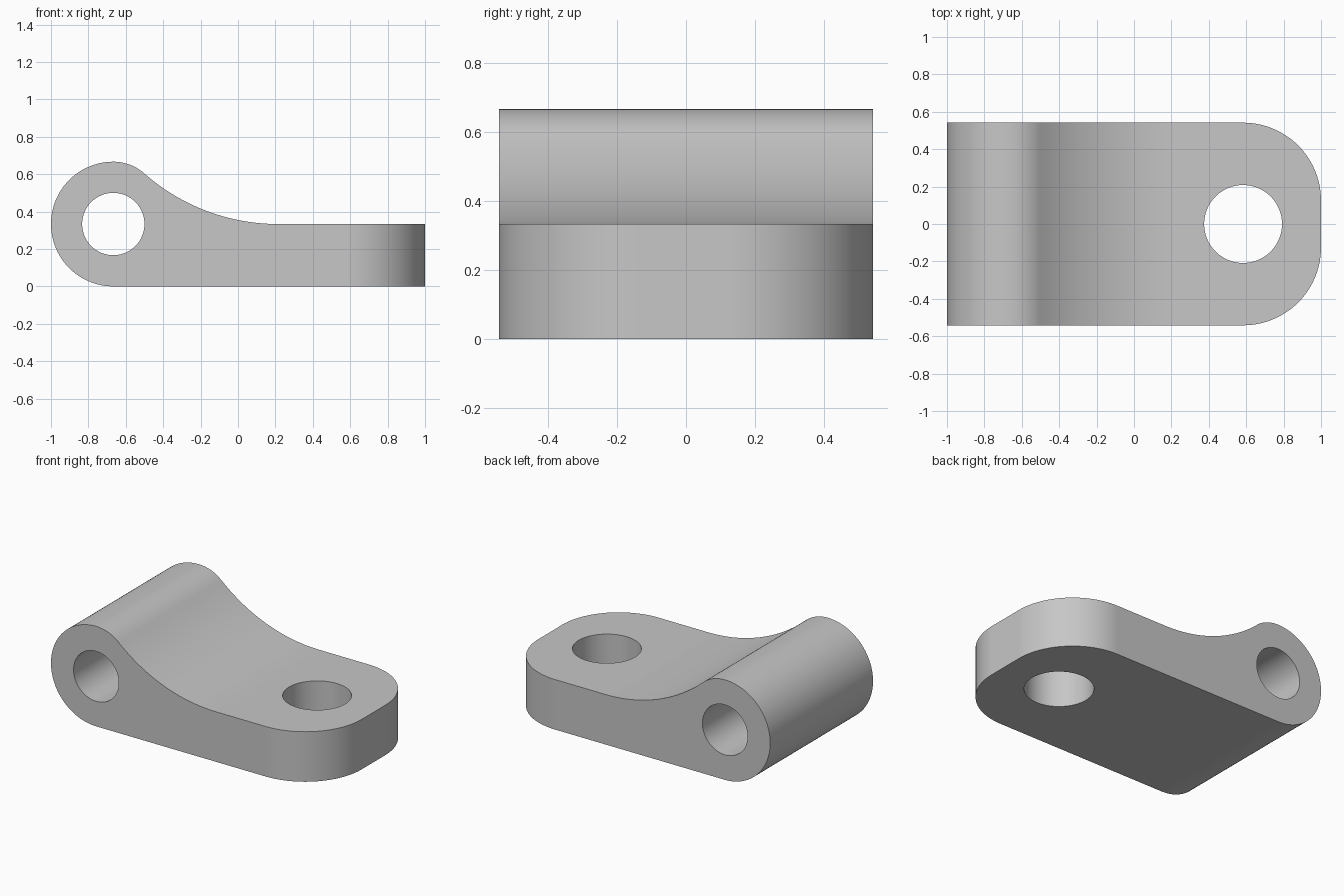
import bpy, bmesh
from math import sin, cos, pi, asin, sqrt
from mathutils import Vector

if "Cube" in bpy.data.objects:
    bpy.data.objects.remove(bpy.data.objects["Cube"])

WIDTH, THICK = 0.5417, 0.3333     # half width, plate thickness
EYE_X, EYE_R = -0.6667, 0.3333    # pivot barrel
HOLE_X, CORNER = 0.5833, 0.4167   # mounting hole, plate corner radius
CROWN, BLEND = 0.25, 1.0833       # arcs joining barrel top to plate

grey = bpy.data.materials.new("light_grey")
grey.use_nodes = True
colour = (0.57, 0.57, 0.57, 1)
grey.diffuse_color = colour
grey.node_tree.nodes["Principled BSDF"].inputs["Base Color"].default_value = colour


def arc(cx, cy, r, a0, a1, n):
    return [(cx + r * cos(a0 + (a1 - a0) * i / n),
             cy + r * sin(a0 + (a1 - a0) * i / n)) for i in range(n + 1)]


def prism(name, points, place, sweep):
    """Extrude a closed outline; place maps 2D points into space."""
    bm = bmesh.new()
    face = bm.faces.new([bm.verts.new(place(*p)) for p in points])
    side = bmesh.ops.extrude_face_region(bm, geom=[face])["geom"]
    bmesh.ops.translate(bm, vec=Vector(sweep),
                        verts=[v for v in side if isinstance(v, bmesh.types.BMVert)])
    bmesh.ops.recalc_face_normals(bm, faces=bm.faces)
    mesh = bpy.data.meshes.new(name)
    bm.to_mesh(mesh)
    bm.free()
    mesh.materials.append(grey)
    obj = bpy.data.objects.new(name, mesh)
    bpy.context.collection.objects.link(obj)
    return obj


def across(x, z):
    return (x, -0.8, z)


def upright(x, y):
    return (x, y, -0.2)


# Side profile: barrel, crown, concave blend, flat plate
reach = CROWN + BLEND
run = sqrt(reach ** 2 - (reach - EYE_R) ** 2)
lean = asin(run / reach)
profile = arc(EYE_X, EYE_R, EYE_R, 1.5 * pi, 0.5 * pi, 48)
profile += arc(EYE_X, 2 * EYE_R - CROWN, CROWN, pi / 2, pi / 2 - lean, 16)[1:]
profile += arc(EYE_X + run, THICK + BLEND, BLEND, 1.5 * pi - lean, 1.5 * pi, 28)[1:]
profile += [(1.2, THICK), (1.2, 0)]
bracket = prism("hinge_bracket", profile, across, (0, 1.6, 0))

# Plan outline with rounded front corners
flat = WIDTH - CORNER
plan = [(-1.2, -WIDTH)]
plan += arc(1 - CORNER, -flat, CORNER, -pi / 2, 0, 28)
plan += arc(1 - CORNER, flat, CORNER, 0, pi / 2, 28)
plan += [(-1.2, WIDTH)]
outline = prism("plan_cutter", plan, upright, (0, 0, 1.2))

# Pivot bore and mounting hole
bore = prism("pivot_cutter", arc(EYE_X, EYE_R, EYE_R / 2, 0, 2 * pi, 64)[:-1],
             lambda x, z: (x, -1, z), (0, 2, 0))
hole = prism("hole_cutter", arc(HOLE_X, 0, 0.2083, 0, 2 * pi, 64)[:-1],
             upright, (0, 0, 1.2))

bpy.ops.object.select_all(action='DESELECT')
bpy.context.view_layer.objects.active = bracket
bracket.select_set(True)
for cutter, mode in ((outline, 'INTERSECT'), (bore, 'DIFFERENCE'), (hole, 'DIFFERENCE')):
    mod = bracket.modifiers.new(cutter.name, 'BOOLEAN')
    mod.operation, mod.object, mod.solver = mode, cutter, 'EXACT'
    bpy.ops.object.modifier_apply(modifier=mod.name)
    bpy.data.objects.remove(cutter)

# Smooth curved faces, crisp rims, clean flats
bpy.ops.object.shade_smooth_by_angle(angle=pi / 6)
weighted = bracket.modifiers.new("clean_flats", 'WEIGHTED_NORMAL')
weighted.keep_sharp = True
